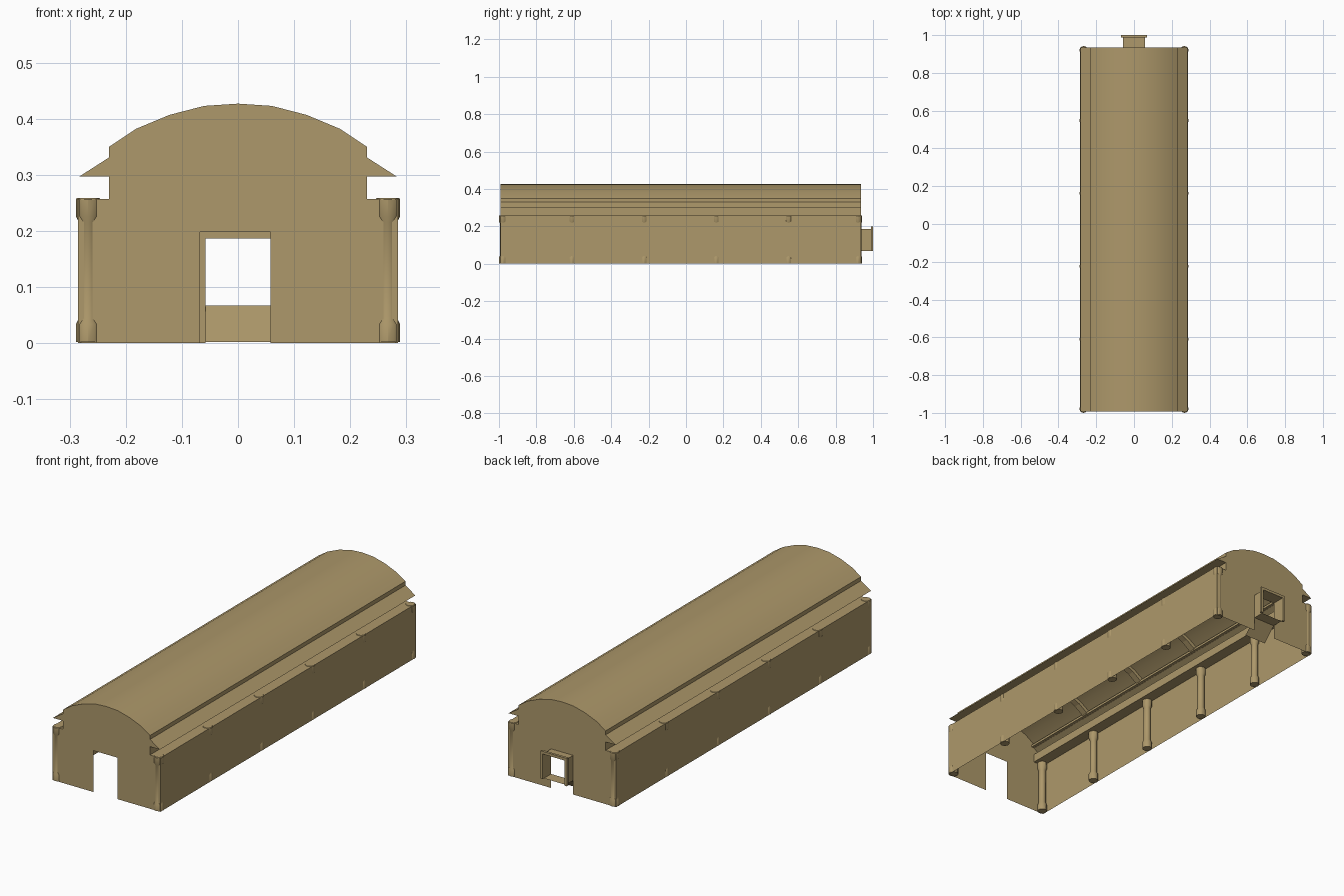
import bpy, bmesh, math

if "Cube" in bpy.data.objects:
    bpy.data.objects.remove(bpy.data.objects["Cube"])

Y0, Y1 = -0.993, 0.935          # front and back wall planes
COLUMN_Y = [-0.978, -0.61, -0.224, 0.162, 0.548, 0.92]

sand = bpy.data.materials.new("sand_stone")
sand.diffuse_color = (0.42, 0.315, 0.145, 1)
sand.use_nodes = True
sand.node_tree.nodes["Principled BSDF"].inputs["Base Color"].default_value = sand.diffuse_color


def make(name, verts, faces, smooth=False):
    me = bpy.data.meshes.new(name)
    me.from_pydata(verts, [], faces)
    me.materials.append(sand)
    ob = bpy.data.objects.new(name, me)
    bpy.context.collection.objects.link(ob)
    if smooth:
        bpy.ops.object.select_all(action='DESELECT')
        ob.select_set(True)
        bpy.context.view_layer.objects.active = ob
        bpy.ops.object.shade_smooth_by_angle(angle=math.radians(30))
    return ob


def sweep_y(name, profile, ya, yb, closed=False, smooth=False):
    """Sheet (or capped bar) made by pushing an x-z profile along y."""
    n = len(profile)
    verts = [(x, ya, z) for x, z in profile] + [(x, yb, z) for x, z in profile]
    faces = [(i, i + n, (i + 1) % n + n, (i + 1) % n) for i in range(n if closed else n - 1)]
    if closed:
        faces += [tuple(range(n)), tuple(range(2 * n - 1, n - 1, -1))]
    ob = make(name, verts, faces, smooth)
    bm = bmesh.new()
    bm.from_mesh(ob.data)
    bmesh.ops.recalc_face_normals(bm, faces=bm.faces)
    bm.to_mesh(ob.data)
    bm.free()
    return ob


def box(name, x0, x1, y0, y1, z0, z1):
    return sweep_y(name, [(x0, z0), (x1, z0), (x1, z1), (x0, z1)], y0, y1, True)


def lathe(name, profile, cx, cy, n=12):
    verts = [(cx + r * math.cos(2 * math.pi * i / n), cy + r * math.sin(2 * math.pi * i / n), z)
             for r, z in profile for i in range(n)]
    faces = [(k * n + i, k * n + (i + 1) % n, (k + 1) * n + (i + 1) % n, (k + 1) * n + i)
             for k in range(len(profile) - 1) for i in range(n)]
    top = (len(profile) - 1) * n
    faces += [tuple(range(n - 1, -1, -1)), tuple(range(top, top + n))]
    return make(name, verts, faces, True)


# Half section of the hall: side wall, ledge, upper wall, eave
side = [(0.285, 0.0), (0.285, 0.257), (0.23, 0.257), (0.23, 0.297),
        (0.283, 0.297), (0.23, 0.331), (0.23, 0.35)]
arc = [(0.23, 0.35), (0.182, 0.382), (0.122, 0.407), (0.06, 0.423), (0.0, 0.427)]
full_arc = arc + [(-x, z) for x, z in arc[-2::-1]]

# Vaulted roof
sweep_y("vault_roof", full_arc[::-1], Y0, Y1, smooth=True)

# Long walls with ledge and eave
for s, tag in ((1, "right"), (-1, "left")):
    sweep_y(tag + "_side_wall", [(s * x, z) for x, z in side[:4]], Y0, Y1)
    sweep_y(tag + "_eave", [(s * x, z) for x, z in side[3:]], Y0, Y1)


# End walls, each with an opening reaching the ground
def end_wall(name, y, xl, xr, top):
    outline = side + full_arc[1:-1] + [(-x, z) for x, z in reversed(side)]
    outline += [(xl, 0), (xl, top), (xr, top), (xr, 0)]
    face = tuple(range(len(outline)))
    return make(name, [(x, y, z) for x, z in outline], [face if y < 0 else face[::-1]])


end_wall("front_wall", Y0, -0.068, 0.058, 0.198)
end_wall("back_wall", Y1, -0.058, 0.058, 0.187)

# Columns with flared base and capital
column = [(0.022, 0.002), (0.022, 0.034), (0.017, 0.044), (0.017, 0.216),
          (0.022, 0.226), (0.022, 0.256), (0.02, 0.259)]
for y in COLUMN_Y:
    for s in (-1, 1):
        lathe("column", column, s * 0.267, y)

# Arched ribs under the vault
inner = [(x * 0.93, z - 0.014) for x, z in full_arc]
outer = [(x * 0.995, z - 0.002) for x, z in full_arc]
for y in COLUMN_Y[1:-1]:
    n = len(inner)
    verts = [(x, y + d, z) for d in (-0.016, 0.016) for x, z in outer + inner]
    faces = []
    for i in range(n - 1):
        a, b, c, d = i, i + 1, n + i + 1, n + i
        faces += [(a, b, c, d), tuple(2 * n + k for k in (d, c, b, a)),
                  (d, c, 2 * n + c, 2 * n + d)]
    make("roof_rib", verts, faces)

# Lengthwise roof beams
for x, z in ((0.122, 0.399), (-0.122, 0.399), (0.222, 0.337), (-0.222, 0.337)):
    box("roof_beam", x - 0.007, x + 0.007, Y0 + 0.002, Y1 - 0.002, z - 0.006, z + 0.005)

# Back hatch: open passage with a three-sided frame and an inner ramp
sweep_y("hatch_passage", [(-0.058, 0.067), (0.058, 0.067), (0.058, 0.187), (-0.058, 0.187),
                          (-0.058, 0.067)], Y1, 0.99)
for s in (-1, 1):
    box("hatch_frame_post", s * 0.058, s * 0.07, 0.988, 1.0, 0.067, 0.2)
box("hatch_frame_lintel", -0.058, 0.058, 0.988, 1.0, 0.187, 0.2)
make("hatch_ramp", [(-0.058, Y1, 0.067), (0.058, Y1, 0.067), (0.058, 0.87, 0.002),
                    (-0.058, 0.87, 0.002)], [(0, 3, 2, 1)])
